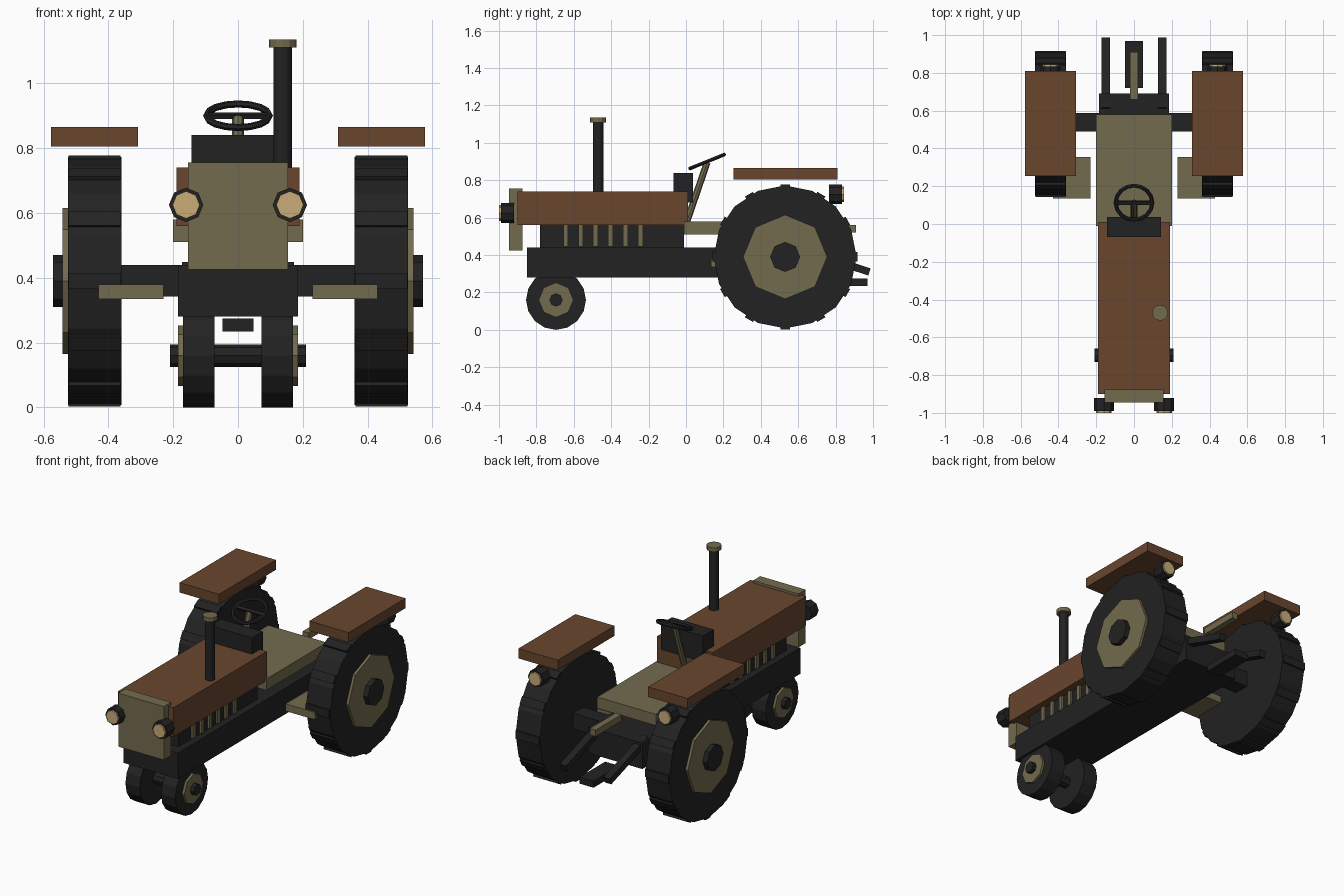
import bpy
import math
from mathutils import Vector

cube = bpy.data.objects.get("Cube")
if cube:
    bpy.data.objects.remove(cube, do_unlink=True)


def material(name, rgb):
    m = bpy.data.materials.new(name)
    m.use_nodes = True
    m.diffuse_color = (*rgb, 1)
    m.node_tree.nodes["Principled BSDF"].inputs["Base Color"].default_value = (*rgb, 1)
    return m


RUST = material("rust_paint", (0.138, 0.061, 0.027))
OLIVE = material("olive_tan", (0.174, 0.147, 0.076))
DARK = material("dark_rubber", (0.016, 0.016, 0.016))
LENS = material("lamp_amber", (0.58, 0.41, 0.19))


def finish(name, mat):
    ob = bpy.context.object
    ob.name = name
    ob.data.materials.append(mat)
    return ob


def box(name, mat, x, y, z, rot=(0, 0, 0)):
    """Box from its (min, max) range on each axis, turned about its centre."""
    ranges = (x, y, z)
    bpy.ops.mesh.primitive_cube_add(size=1, location=[sum(r) / 2 for r in ranges], rotation=rot)
    ob = finish(name, mat)
    ob.scale = [r[1] - r[0] for r in ranges]
    return ob


def rod(name, mat, a, b, radius, sides):
    """Flat-sided cylinder between two points."""
    a, b = Vector(a), Vector(b)
    d = b - a
    bpy.ops.mesh.primitive_cylinder_add(vertices=sides, radius=radius, depth=d.length,
                                        location=(a + b) / 2)
    ob = finish(name, mat)
    ob.rotation_euler = d.to_track_quat('Z', 'Y').to_euler()
    return ob


# Body
box("chassis", DARK, (-0.185, 0.185), (-0.85, 0.69), (0.28, 0.44))
box("engine_block", DARK, (-0.14, 0.14), (-0.78, -0.01), (0.44, 0.56))
box("hood", RUST, (-0.19, 0.19), (-0.90, 0.01), (0.56, 0.74))
box("grille", OLIVE, (-0.155, 0.155), (-0.945, -0.875), (0.425, 0.755))
box("platform", OLIVE, (-0.20, 0.20), (-0.01, 0.58), (0.51, 0.58))
box("dashboard", DARK, (-0.143, 0.143), (-0.068, 0.038), (0.68, 0.84))
box("rear_axle", DARK, (-0.40, 0.40), (0.49, 0.588), (0.343, 0.44))
box("seat_bar", OLIVE, (-0.02, 0.02), (0.66, 0.91), (0.52, 0.56))
box("drawbar", DARK, (-0.048, 0.048), (0.72, 0.97), (0.235, 0.275))

# Engine ribs
for i in range(6):
    y = -0.643 + i * 0.08
    box("engine_rib", OLIVE, (-0.153, 0.153), (y - 0.013, y + 0.013), (0.445, 0.56))

# Exhaust
rod("exhaust_pipe", DARK, (0.138, -0.47, 0.72), (0.138, -0.47, 1.11), 0.028, 12)
rod("exhaust_cap", OLIVE, (0.138, -0.47, 1.11), (0.138, -0.47, 1.135), 0.042, 12)

# Steering
rod("steering_column", OLIVE, (0, 0.005, 0.58), (0, 0.113, 0.895), 0.018, 8)
tilt = math.radians(22)
bpy.ops.mesh.primitive_torus_add(major_radius=0.097, minor_radius=0.011, major_segments=16,
                                 minor_segments=6, location=(0, 0.113, 0.90),
                                 rotation=(tilt, 0, 0))
finish("steering_wheel", DARK)
box("steering_spoke", DARK, (-0.097, 0.097), (0.103, 0.123), (0.893, 0.907), (tilt, 0, 0))

# Front axle
rod("front_axle", DARK, (-0.21, -0.695, 0.16), (0.21, -0.695, 0.16), 0.035, 8)


def wheel(name, s, y, z, radius, x_in, x_out, hub_r, hub_x):
    rod(name + "_tyre", DARK, (s * x_in, y, z), (s * x_out, y, z), radius, 16)
    rod(name + "_hub", OLIVE, (s * (x_out - 0.02), y, z), (s * hub_x, y, z), hub_r, 8)


def lamp(name, x, y, z, facing):
    rod(name + "_housing", DARK, (x, y, z), (x, y + facing * 0.07, z), 0.053, 8)
    rod(name + "_lens", LENS, (x, y + facing * 0.06, z), (x, y + facing * 0.08, z), 0.042, 8)


# Parts repeated on each side
for side, s in (("left", 1), ("right", -1)):
    wheel(side + "_front", s, -0.695, 0.16, 0.16, 0.073, 0.17, 0.093, 0.185)
    wheel(side + "_rear", s, 0.53, 0.39, 0.382, 0.36, 0.525, 0.225, 0.541)
    rod(side + "_axle_cap", DARK, (s * 0.5, 0.53, 0.39), (s * 0.571, 0.53, 0.39), 0.08, 8)

    # Tread bars around the rear tyre
    for i in range(12):
        a = i * math.tau / 12
        y, z = 0.53 - 0.373 * math.sin(a), 0.39 + 0.373 * math.cos(a)
        box(side + "_tread", DARK, (s * 0.4425 - 0.08, s * 0.4425 + 0.08),
            (y - 0.025, y + 0.025), (z - 0.014, z + 0.014), (a, 0, 0))

    x0, x1 = sorted((s * 0.308, s * 0.577))
    box(side + "_fender", RUST, (x0, x1), (0.255, 0.81), (0.805, 0.866))
    x0, x1 = sorted((s * 0.23, s * 0.43))
    box(side + "_step", OLIVE, (x0, x1), (0.135, 0.355), (0.335, 0.38))
    lamp(side + "_headlight", s * 0.16, -0.92, 0.625, -1)
    lamp(side + "_rear_light", s * 0.4425, 0.765, 0.725, 1)

    # Lift arm sloping down to the back
    box(side + "_lift_arm", DARK, (s * 0.15 - 0.022, s * 0.15 + 0.022),
        (0.60, 0.99), (0.35, 0.39), (math.radians(-18), 0, 0))
